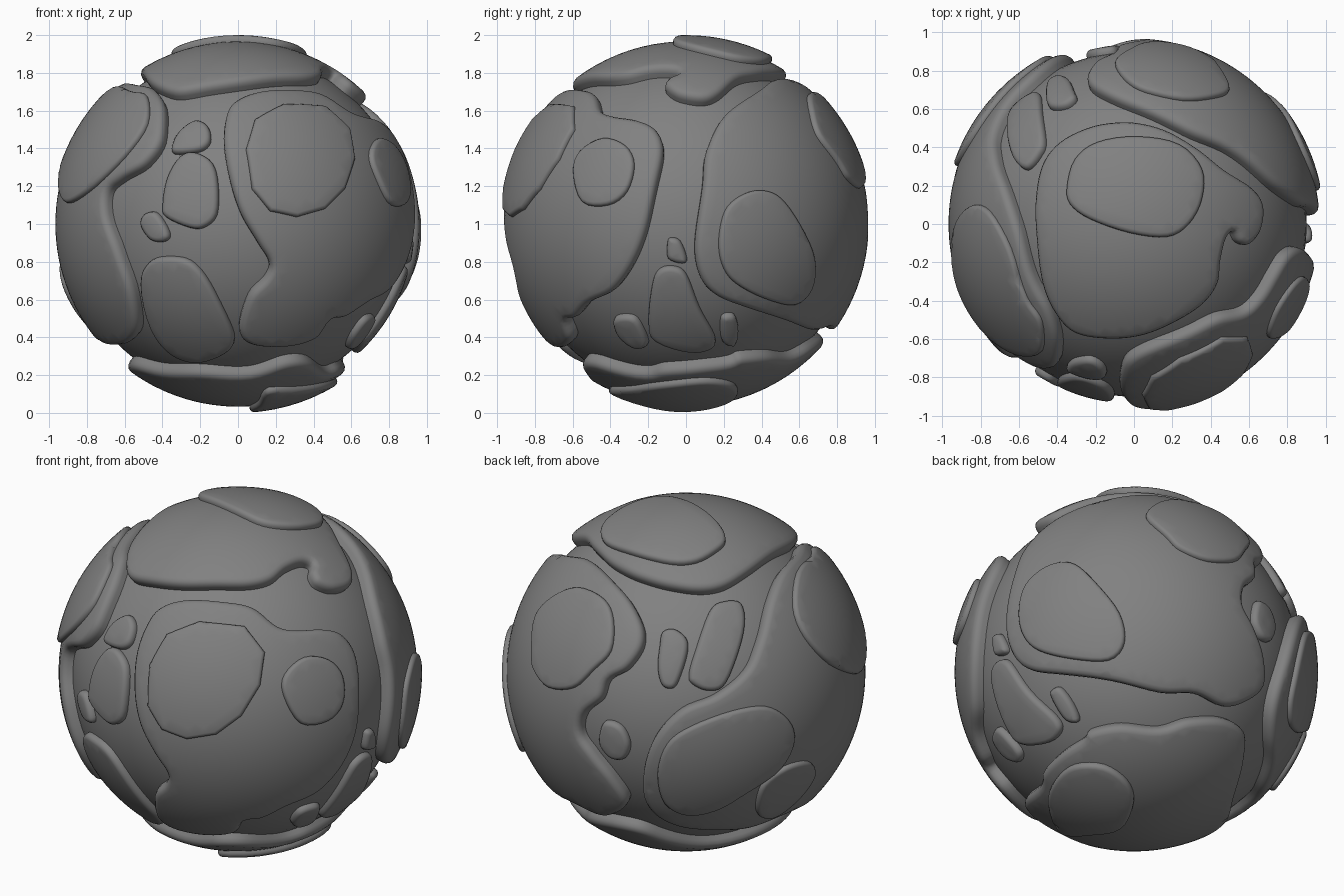
import bpy, bmesh, math
from mathutils import Vector
from mathutils.geometry import delaunay_2d_cdt

CENTRE = Vector((0, 0, 1))
CORE = 0.90

# Dark grey used by every part
STONE = bpy.data.materials.new("dark_grey")
STONE.diffuse_color = (0.22, 0.22, 0.22, 1)


def view(cx, cy, scale, azim, elev):
    """Drawing plane: centre, scale, right and up axes (azim from front, in degrees)."""
    a, e = math.radians(azim), math.radians(elev)
    right = Vector((math.cos(a), math.sin(a), 0))
    up = Vector((-math.sin(a) * math.sin(e), math.cos(a) * math.sin(e), math.cos(e)))
    return cx, cy, scale, right, up


VIEWS = {
    "front": view(238, 225, 189, 0, 0),
    "right": view(686, 225, 189, 90, 0),
    "top": view(1134.5, 225, 192, 0, 90),
    "fr": view(240, 672, 188, 35, 25),
    "bl": view(684, 672, 188, 215, 25),
    "br": view(1141, 662, 188, 143.5, -25.5),
}


def to_sphere(name, px, py, radius):
    """Project a drawing point back onto the globe."""
    cx, cy, s, right, up = VIEWS[name]
    a, b = (px - cx) / s / radius, (cy - py) / s / radius
    m = math.hypot(a, b)
    if m > 0.998:
        a, b = a * 0.998 / m, b * 0.998 / m
    depth = math.sqrt(1 - a * a - b * b)
    return (right * a + up * b + right.cross(up) * depth).normalized()


def smooth_loop(pts, steps, spline):
    out, n = [], len(pts)
    for i in range(n):
        p0, p1, p2, p3 = (pts[(i + k) % n] for k in (-1, 0, 1, 2))
        for j in range(steps):
            t = j / steps
            if spline:
                out.append(0.5 * (2 * p1 + (p2 - p0) * t + (2 * p0 - 5 * p1 + 4 * p2 - p3) * t * t
                                  + (3 * p1 - p0 - 3 * p2 + p3) * t ** 3))
            else:
                out.append(p1.lerp(p2, t))
    return out


def inside(p, loop):
    hit = False
    for a, b in zip(loop, loop[1:] + loop[:1]):
        if (a.y > p.y) != (b.y > p.y) and p.x < a.x + (p.y - a.y) * (b.x - a.x) / (b.y - a.y):
            hit = not hit
    return hit


def slab(name, top, bevel, segments, spline=True, steps=5, floor=0.87):
    """Curved slab with a rounded rim, from an outline traced on one or more views."""
    dirs = []
    for vname, c in segments:
        dirs += [to_sphere(vname, x, y, top - 0.015) for x, y in zip(c[::2], c[1::2])]
    n = sum(dirs, Vector()).normalized()
    ax = n.orthogonal().normalized()
    ay = n.cross(ax)

    def flatten(d):
        v = d - n * n.dot(d)
        v = v.normalized() * math.acos(max(-1, min(1, n.dot(d))))
        return Vector((v.dot(ax), v.dot(ay)))

    loop = smooth_loop([flatten(d) for d in dirs], steps, spline)
    if sum(a.x * b.y - b.x * a.y for a, b in zip(loop, loop[1:] + loop[:1])) < 0:
        loop.reverse()
    m = len(loop)

    def dist(p):
        return min((p - q).length for q in loop)

    # rounded rim rings, then an even interior grid
    pts = list(loop)
    for ang in (30, 60, 90):
        d = bevel * (1 - math.cos(math.radians(ang)))
        for i, q in enumerate(loop):
            t = (loop[(i + 1) % m] - loop[i - 1]).normalized()
            p = q + Vector((-t.y, t.x)) * d
            if dist(p) > 0.85 * d and inside(p, loop):
                pts.append(p)
    g = 0.05
    xs, ys = [p.x for p in loop], [p.y for p in loop]
    for i in range(int((max(xs) - min(xs)) / g) + 1):
        for j in range(int((max(ys) - min(ys)) / g) + 1):
            p = Vector((min(xs) + (i + 0.5 * (j % 2)) * g, min(ys) + j * g))
            if inside(p, loop) and dist(p) > bevel + 0.02:
                pts.append(p)
    verts, _, faces, *_ = delaunay_2d_cdt(pts, [], [list(range(m))], 1, 1e-5)

    bm = bmesh.new()
    bv = []
    for p in verts:
        d = min(dist(p), bevel)
        h = top - bevel + math.sqrt(max(0, bevel ** 2 - (bevel - d) ** 2))
        r = p.length
        direction = n if r < 1e-6 else n * math.cos(r) + (ax * p.x + ay * p.y) * (math.sin(r) / r)
        bv.append(bm.verts.new(direction * h))
    for f in faces:
        bm.faces.new([bv[i] for i in f])
    bmesh.ops.delete(bm, geom=[v for v in bm.verts if not v.link_faces], context='VERTS')
    rim = [e for e in bm.edges if e.is_boundary]
    for v in bmesh.ops.extrude_edge_only(bm, edges=rim)["geom"]:
        if isinstance(v, bmesh.types.BMVert):
            v.co = v.co.normalized() * floor
    bmesh.ops.recalc_face_normals(bm, faces=bm.faces)
    if sum(f.normal.dot(f.calc_center_median()) for f in bm.faces) < 0:
        bmesh.ops.reverse_faces(bm, faces=bm.faces)
    me = bpy.data.meshes.new(name)
    bm.to_mesh(me)
    bm.free()
    me.shade_smooth()
    me.materials.append(STONE)
    ob = bpy.data.objects.new(name, me)
    ob.location = CENTRE
    bpy.context.collection.objects.link(ob)


# Globe core
bpy.ops.mesh.primitive_uv_sphere_add(segments=96, ring_count=48, radius=CORE, location=CENTRE)
bpy.context.object.name = "globe_core"
bpy.context.object.data.materials.append(STONE)
bpy.ops.object.shade_smooth()

# Continents
def continent(name, *segments):
    slab(name, 0.967, 0.04, segments)

continent("front_continent", ("fr", [
    150, 618, 137, 650, 134, 690, 140, 725, 155, 755, 168, 775, 166, 786, 155, 797, 158, 818, 175, 830,
    210, 837, 238, 834, 247, 823, 265, 820, 290, 808, 322, 793, 347, 765, 361, 730, 364, 685, 359, 652,
    345, 633, 325, 628, 300, 629, 280, 625, 255, 606, 225, 600, 190, 598, 165, 604]))
continent("top_continent", ("top", [
    1120, 122, 1090, 127, 1060, 142, 1042, 165, 1035, 200, 1036, 240, 1042, 285, 1055, 315, 1075, 335,
    1110, 341, 1145, 337, 1180, 322, 1205, 305, 1219, 285, 1222, 262, 1227, 241, 1234, 233, 1240, 243,
    1250, 246, 1262, 232, 1265, 208, 1255, 190, 1225, 170, 1200, 150, 1170, 132, 1145, 124]))
continent("left_continent",
    ("bl", [796, 551, 780, 570, 768, 600, 758, 640, 745, 670, 715, 695, 680, 710, 655, 735, 642, 765,
            640, 795, 650, 815, 675, 828, 710, 832, 745, 830, 785, 815]),
    ("front", [115, 347, 132, 342, 138, 325, 132, 290, 118, 250, 106, 215, 107, 192, 120, 180, 145, 165,
               162, 140, 164, 108, 155, 90]))
continent("back_continent",
    ("right", [760, 90, 725, 115, 707, 150, 703, 185, 697, 225, 695, 255, 701, 280, 716, 297, 745, 309,
               785, 322, 812, 332]),
    ("br", [1195, 696, 1225, 707]),
    ("bl", [615, 815, 625, 803, 610, 780, 590, 755, 577, 735, 580, 715, 597, 700, 605, 680, 625, 668,
            640, 645, 638, 620, 620, 590, 590, 560]))
continent("bottom_continent",
    ("front", [131, 365, 160, 372, 200, 373, 250, 375, 285, 364, 310, 364, 328, 375]),
    ("right", [665, 371, 700, 368, 730, 364]),
    ("br", [1090, 736, 1120, 730, 1160, 732, 1190, 722, 1225, 719, 1248, 729, 1250, 755, 1243, 790, 1236, 813]))

# Islands
ISLANDS = [
    ("front", [171, 150, 178, 133, 195, 121, 208, 127, 210, 142, 200, 151, 178, 154]),
    ("front", [162, 205, 167, 178, 180, 157, 195, 153, 212, 163, 218, 185, 217, 215, 205, 228, 190, 229, 165, 218]),
    ("front", [140, 226, 144, 215, 155, 213, 164, 224, 169, 237, 163, 243, 150, 241]),
    ("front", [140, 285, 148, 264, 165, 258, 190, 262, 210, 285, 230, 325, 234, 345, 220, 358, 195, 364, 170, 355, 150, 330]),
]
ISLANDS_SIDE = [
    ("right", [667, 245, 670, 239, 680, 242, 687, 260, 682, 265, 668, 260]),
    ("right", [648, 325, 652, 285, 660, 270, 675, 268, 687, 277, 700, 310, 715, 338, 712, 350, 690, 354, 655, 343]),
    ("right", [613, 322, 622, 317, 637, 321, 648, 345, 635, 350, 618, 338]),
    ("right", [721, 325, 724, 317, 735, 317, 739, 332, 735, 347, 723, 344]),
]
ISLANDS_BACK = [
    ("bl", [687, 675, 692, 655, 708, 610, 722, 600, 740, 602, 744, 625, 735, 660, 722, 687, 705, 691, 690, 684]),
    ("bl", [657, 645, 660, 631, 672, 628, 684, 637, 686, 650, 680, 672, 672, 688, 660, 686, 655, 668]),
    ("bl", [596, 735, 602, 722, 618, 727, 627, 745, 622, 760, 608, 760, 597, 748]),
]
for i, seg in enumerate(ISLANDS + ISLANDS_SIDE + ISLANDS_BACK):
    slab(f"island_{i + 1}", 0.937, 0.03, [seg], steps=4)

# Highland plates on the continents
def plate(name, *segments, spline=True):
    slab(name, 0.992, 0.022, segments, spline=spline, steps=4, floor=0.93)

plate("front_highland", ("front", [246, 150, 255, 120, 283, 105, 325, 107, 350, 130, 355, 160, 345, 190,
                                   325, 210, 297, 218, 270, 212, 252, 190]), spline=False)
plate("front_side_highland", ("right", [573, 172, 580, 152, 603, 139, 625, 146, 634, 165, 627, 192, 608, 206, 582, 203]))
plate("right_highland", ("right", [719, 240, 725, 212, 740, 197, 760, 191, 780, 198, 800, 225, 815, 260,
                                   812, 290, 795, 306, 765, 300, 735, 284, 722, 265]))
plate("left_highland", ("bl", [855, 674, 830, 664, 805, 637, 793, 605, 797, 570, 812, 553]),
      ("front", [147, 97, 147, 125, 125, 157, 95, 187, 72, 203]))
plate("back_left_highland", ("bl", [655, 775, 665, 745, 690, 727, 730, 712, 765, 707, 788, 720, 794, 742,
                                    780, 770, 745, 795, 715, 812, 685, 817, 662, 805]))
plate("low_left_highland", ("bl", [755, 808, 762, 785, 785, 768, 808, 763, 815, 775, 800, 798, 775, 818, 760, 819]))
plate("back_highland", ("bl", [528, 650, 532, 615, 550, 595, 575, 586, 600, 597, 610, 618, 608, 650,
                               590, 670, 570, 688, 545, 688, 530, 670]))
slab("top_highland", 1.0, 0.025, [("top", [
    1067, 187, 1075, 160, 1097, 143, 1137, 137, 1180, 145, 1203, 170, 1203, 200, 1190, 225,
    1168, 238, 1130, 234, 1090, 220, 1070, 205])], steps=4, floor=0.93)
slab("bottom_highland", 1.0, 0.025, [("br", [
    1053, 805, 1057, 785, 1075, 770, 1105, 770, 1130, 785, 1138, 805, 1128, 828, 1100, 833, 1070, 830])],
    steps=4, floor=0.93)
